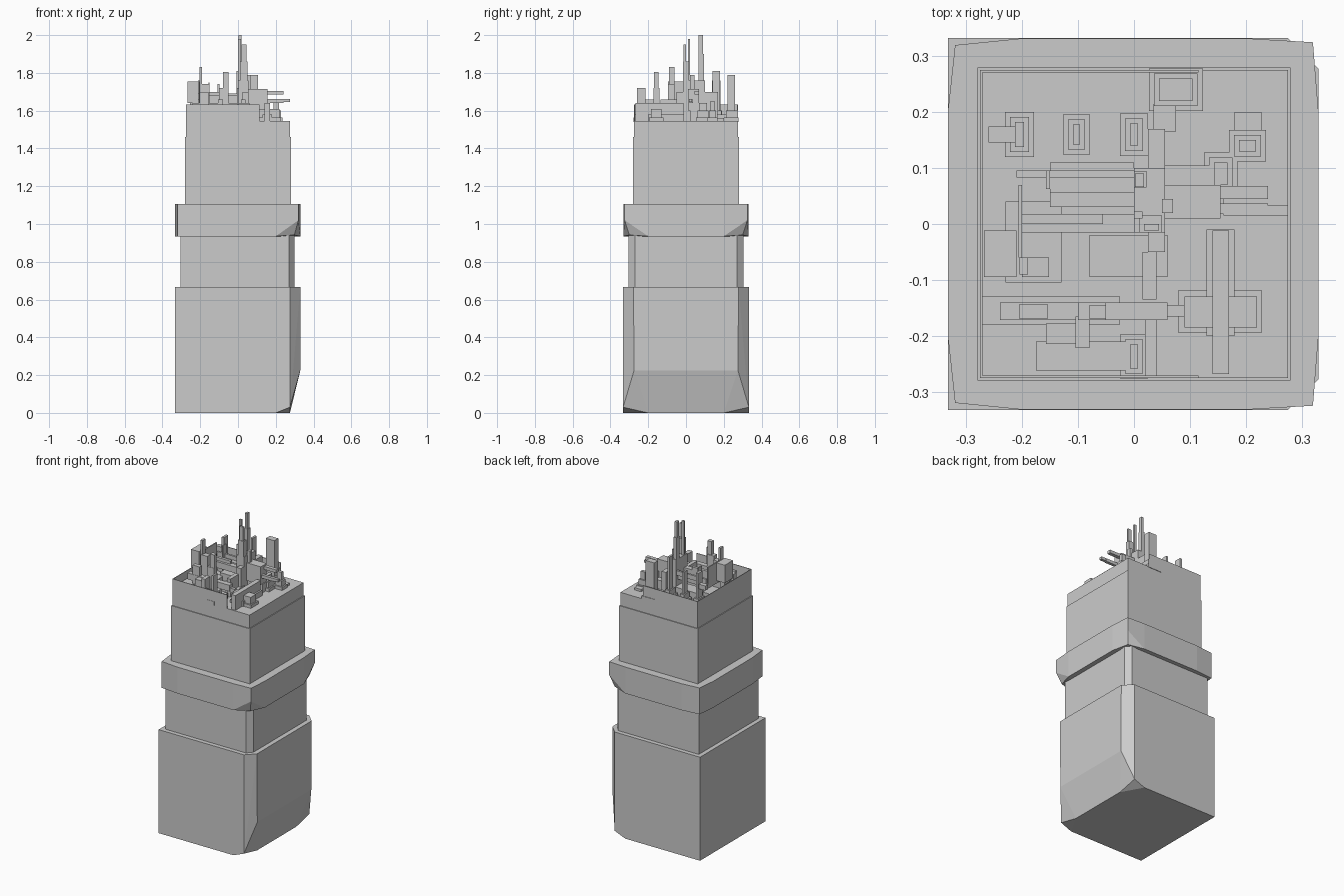
import bpy, bmesh


def new_object(name, bm):
    mesh = bpy.data.meshes.new(name)
    bm.normal_update()
    bm.to_mesh(mesh)
    bm.free()
    obj = bpy.data.objects.new(name, mesh)
    bpy.context.collection.objects.link(obj)
    return obj


def add_box(bm, x0, x1, y0, y1, z0, z1):
    r = bmesh.ops.create_cube(bm, size=1)
    for v in r["verts"]:
        v.co = ((x0 + x1) / 2 + v.co.x * (x1 - x0),
                (y0 + y1) / 2 + v.co.y * (y1 - y0),
                (z0 + z1) / 2 + v.co.z * (z1 - z0))


def boxes(name, items):
    bm = bmesh.new()
    for b in items:
        add_box(bm, *b)
    return new_object(name, bm)


def hull(name, half_points):
    """Convex solid from points mirrored across the y axis plane."""
    bm = bmesh.new()
    for x, y, z in half_points:
        bm.verts.new((x, y, z))
        bm.verts.new((x, -y, z))
    r = bmesh.ops.convex_hull(bm, input=bm.verts[:])
    bmesh.ops.dissolve_limit(bm, angle_limit=0.01, verts=bm.verts[:], edges=bm.edges[:])
    bmesh.ops.recalc_face_normals(bm, faces=bm.faces[:])
    return new_object(name, bm)


# Lower block, chamfered and tucked in on the right side
hull("lower_block", [
    (-.333, .333, 0), (-.333, .333, .667), (.275, .333, .667), (.33, .278, .667),
    (.33, .275, .225), (.275, .333, .03), (.2, .333, 0), (.275, .2, 0)])

# Narrow waist
hull("waist", [(x, y, z) for z in (.66, .94)
               for x, y in ((-.305, .305), (.27, .305), (.3, .27))])

# Collar with slightly pulled-in corners
hull("collar", [(x, y, z) for z in (.935, 1.105)
                for x, y in ((-.333, .2), (-.32, .32), (-.2, .332), (.2, .332), (.33, .2))]
     + [(.32, .325, 1.105), (.32, .325, 1.02), (.298, .30, .942)])

# Upper block
boxes("upper_block", [(-.28, .28, -.28, .28, 1.1, 1.46)])
boxes("upper_deck", [(-.275, .275, -.275, .275, 1.46, 1.545)])

# Thin parapet, open on the right side
T, H = 1.54, 1.632
boxes("parapet", [(-.275, -.271, -.275, .275, T, H),
                  (-.275, .115, -.275, -.271, T, H),
                  (-.275, .115, .271, .275, T, H)])

# Stepped posts: centre x, centre y, half x, half y, top
posts = [(.075, .24, .03, .02, 1.79), (-.205, .16, .008, .022, 1.76),
         (-.103, .16, .006, .018, 1.74), (0, .16, .007, .02, 1.81),
         (.203, .14, .015, .01, 1.65), (0, -.237, .006, .022, 1.72),
         (.155, .09, .012, .02, 1.64)]
bm = bmesh.new()
for x, y, a, b, top in posts:
    add_box(bm, x - a, x + a, y - b, y + b, T, top)
    for grow, z in ((.009, 1.6), (.018, 1.565)):
        add_box(bm, x - a - grow, x + a + grow, y - b - grow, y + b + grow, T, z)
new_object("stepped_posts", bm)

# Low terraces on the deck
boxes("terraces", [
    (-.175, .01, -.262, -.21, T, 1.60), (-.275, -.025, -.18, -.13, T, 1.58),
    (.02, .04, -.275, -.16, T, 1.58), (.08, .228, -.195, -.118, T, 1.565),
    (.13, .18, -.2, -.01, T, 1.58), (.09, .22, -.185, -.13, T, 1.61),
    (.14, .17, -.268, -.012, T, 1.64), (-.23, -.13, -.105, .04, T, 1.57),
    (-.08, .06, -.095, -.02, T, 1.58), (.05, .16, .02, .105, T, 1.60),
    (-.15, 0, .03, .11, T, 1.59), (.18, .228, .12, .2, T, 1.56),
    (.035, .075, .165, .215, T, 1.58)])

# Raised beams and pipes
boxes("beams", [
    (-.21, .0, .083, .096, 1.66, 1.69), (-.15, .03, .055, .083, 1.63, 1.665),
    (-.157, -.15, .063, .096, T, 1.75), (-.2, .05, -.015, .018, 1.64, 1.68),
    (-.2, -.055, .0, .018, 1.68, 1.70), (.05, .24, .045, .068, 1.685, 1.705),
    (.155, .24, .018, .037, 1.64, 1.66), (.16, .275, .015, .033, 1.645, 1.662),
    (.05, .155, .01, .07, 1.60, 1.715), (.025, .055, -.05, .17, T, 1.70),
    (.015, .04, -.135, -.05, T, 1.66), (-.24, .06, -.172, -.14, 1.60, 1.64),
    (-.1, -.05, -.172, -.14, 1.6, 1.72), (-.157, -.08, -.215, -.178, 1.59, 1.64),
    (-.105, -.08, -.222, -.165, T, 1.66), (-.26, -.21, .146, .174, 1.66, 1.69),
    (.06, .09, -.165, -.145, 1.59, 1.62)])

# Upright blocks on the left side
boxes("side_blocks", [
    (-.268, -.21, -.095, -.012, 1.64, 1.755), (-.255, -.225, -.08, -.03, T, 1.64),
    (-.2, -.152, -.095, -.06, T, 1.74), (-.205, -.155, -.17, -.143, T, 1.7),
    (-.08, -.05, -.17, -.145, T, 1.805)])

# Thin fin
boxes("fin", [(-.207, -.2, -.06, .07, 1.62, 1.755), (-.205, -.19, -.09, -.06, T, 1.83)])

# Central spires
boxes("spires", [
    (0, .055, -.015, .1, T, 1.76), (0, .022, .065, .095, 1.7, 1.9),
    (.002, .018, .066, .09, 1.9, 2.0), (.01, .05, -.015, .015, 1.7, 1.86),
    (.018, .045, -.012, .0, 1.86, 1.95), (0, .015, .01, .022, 1.7, 1.98),
    (.05, .07, .02, .045, 1.6, 1.79)])
